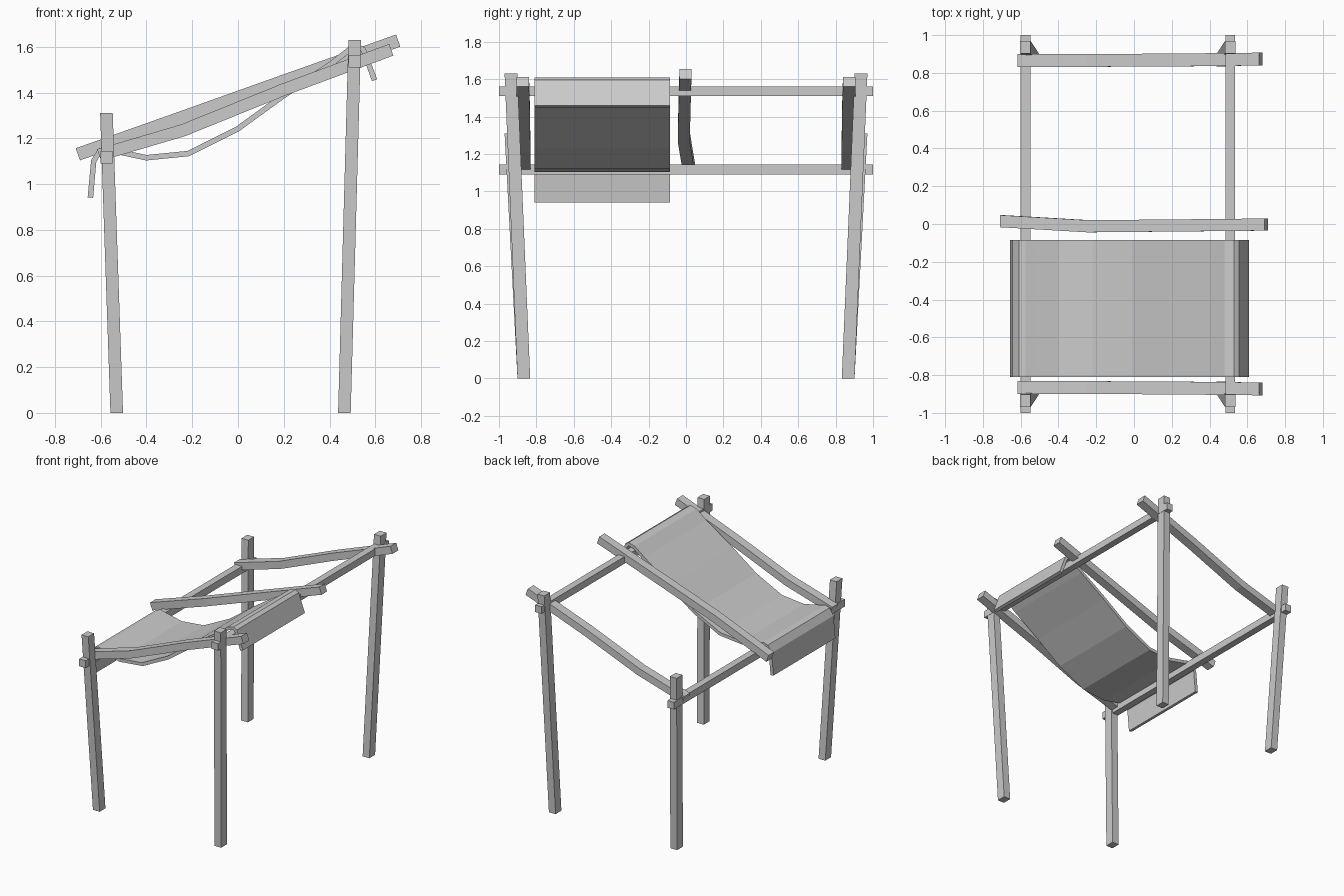
import bpy, bmesh
from mathutils import Vector

if "Cube" in bpy.data.objects:
    bpy.data.objects.remove(bpy.data.objects["Cube"])


def make_object(name, bm):
    bmesh.ops.recalc_face_normals(bm, faces=bm.faces)
    mesh = bpy.data.meshes.new(name)
    bm.to_mesh(mesh)
    bm.free()
    obj = bpy.data.objects.new(name, mesh)
    bpy.context.collection.objects.link(obj)
    return obj


def beam(name, path, u, v, w, h):
    """Rectangular beam swept along path; u and v span the cross-section."""
    bm = bmesh.new()
    u, v = Vector(u).normalized() * w / 2, Vector(v).normalized() * h / 2
    rings = []
    for p in path:
        p = Vector(p)
        rings.append([bm.verts.new(p + a * u + b * v)
                      for a, b in ((-1, -1), (1, -1), (1, 1), (-1, 1))])
    for r, s in zip(rings, rings[1:]):
        for i in range(4):
            j = (i + 1) % 4
            bm.faces.new((r[i], r[j], s[j], s[i]))
    bm.faces.new(rings[0])
    bm.faces.new(rings[-1])
    return make_object(name, bm)


X, Y, Z = (1, 0, 0), (0, 1, 0), (0, 0, 1)
SLOPE_UP = (-0.335, 0, 0.942)  # normal of the sloping roof

for side, s in (("front", -1), ("back", 1)):
    # leaning posts
    beam(f"{side}_short_post", [(-0.53, s * 0.867, 0), (-0.575, s * 0.936, 1.31)],
         X, Y, 0.055, 0.068)
    beam(f"{side}_tall_post", [(0.465, s * 0.867, 0), (0.51, s * 0.936, 1.63)],
         X, Y, 0.055, 0.068)
    # sagging side rafters
    beam(f"{side}_rafter",
         [(-0.607, s * 0.866, 1.127), (-0.24, s * 0.866, 1.235),
          (0.2, s * 0.868, 1.413), (0.67, s * 0.873, 1.587)],
         Y, SLOPE_UP, 0.068, 0.054)

# cross rails
beam("low_rail", [(-0.575, -1, 1.117), (-0.575, 1, 1.117)], X, Z, 0.052, 0.054)
beam("high_rail", [(0.51, -1, 1.535), (0.51, 1, 1.535)], X, Z, 0.052, 0.052)

# crooked centre rafter
beam("centre_rafter",
     [(-0.70, 0.015, 1.13), (-0.24, -0.012, 1.293), (0.2, -0.008, 1.45),
      (0.70, -0.003, 1.627)],
     Y, SLOPE_UP, 0.064, 0.056)

# draped cloth: profile of the outer surface, thickened inwards
profile = [(-0.657, 0.942), (-0.642, 1.105), (-0.61, 1.155), (-0.575, 1.166),
           (-0.53, 1.155), (-0.40, 1.127), (-0.22, 1.145), (-0.01, 1.25),
           (0.19, 1.395), (0.40, 1.535), (0.48, 1.597), (0.53, 1.61),
           (0.557, 1.595), (0.608, 1.458)]
bm = bmesh.new()
rows = [[bm.verts.new((x, y, z)) for y in (-0.81, -0.085)] for x, z in profile]
for a, b in zip(rows, rows[1:]):
    bm.faces.new((a[0], b[0], b[1], a[1]))
bm.normal_update()
if sum(f.normal.z for f in bm.faces) < 0:
    bmesh.ops.reverse_faces(bm, faces=bm.faces)
mesh = bpy.data.meshes.new("draped_cloth")
bm.to_mesh(mesh)
bm.free()
cloth = bpy.data.objects.new("draped_cloth", mesh)
bpy.context.collection.objects.link(cloth)
thick = cloth.modifiers.new("thickness", "SOLIDIFY")
thick.thickness = 0.024
thick.offset = -1
